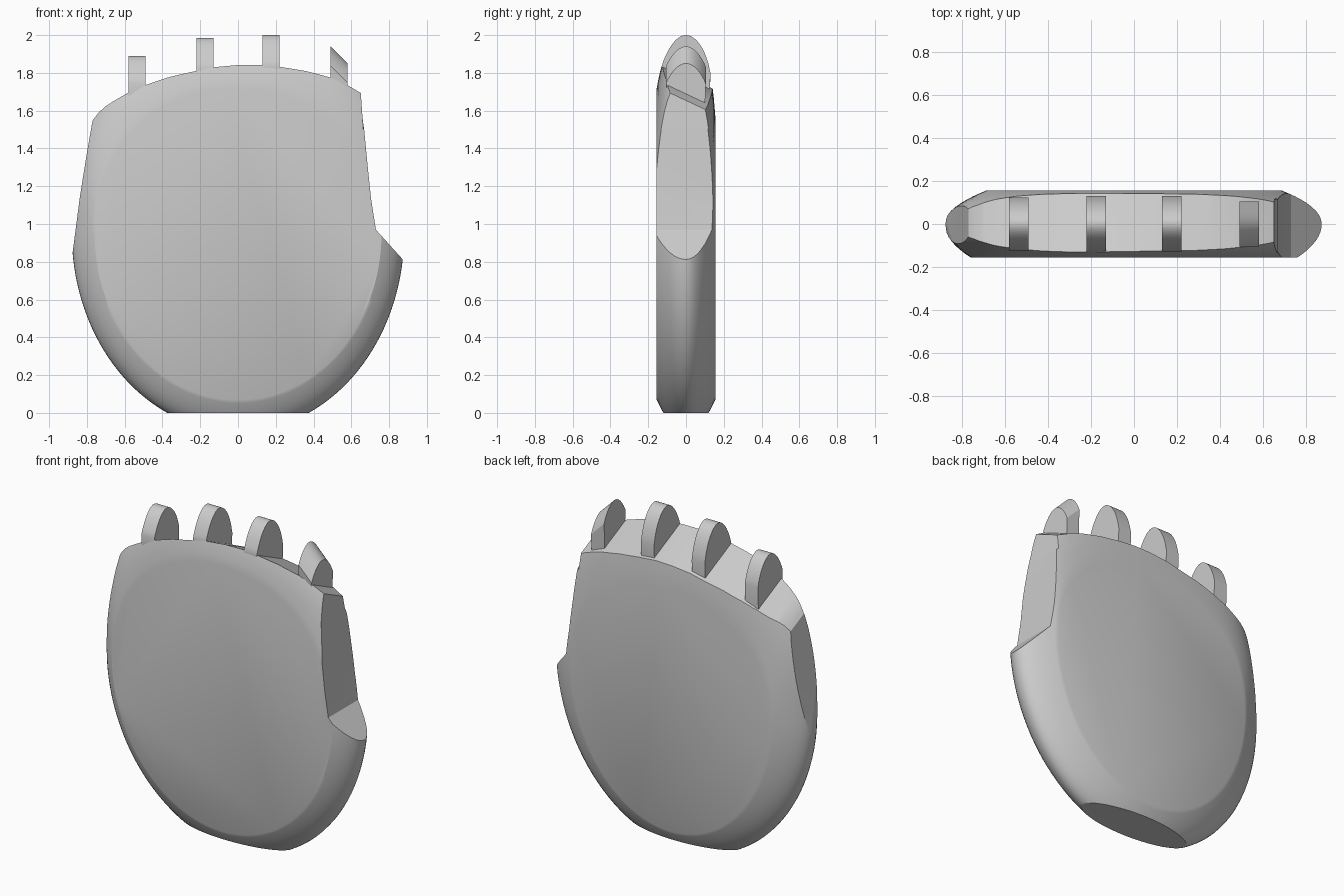
import bpy, bmesh, math

if "Cube" in bpy.data.objects:
    bpy.data.objects.remove(bpy.data.objects["Cube"])

T = 0.155          # half thickness
ZC = 0.95          # centre height of the rounded body


def top_drop(y):
    # how far the upper rim falls away from its crest towards each face
    t = abs(y)
    return 9 * t * t + (0.065 if y < 0 else 0.21) * (t / T) ** 8


def loft(name, rings):
    # closed solid through equal-length rings
    bm = bmesh.new()
    rows = [[bm.verts.new(p) for p in ring] for ring in rings]
    n = len(rows[0])
    for a, b in zip(rows, rows[1:]):
        for i in range(n):
            bm.faces.new((a[i], a[(i + 1) % n], b[(i + 1) % n], b[i]))
    bm.faces.new(rows[0])
    bm.faces.new(rows[-1])
    bmesh.ops.recalc_face_normals(bm, faces=bm.faces)
    me = bpy.data.meshes.new(name)
    bm.to_mesh(me)
    bm.free()
    ob = bpy.data.objects.new(name, me)
    bpy.context.collection.objects.link(ob)
    return ob


def smooth(ob):
    bpy.ops.object.select_all(action='DESELECT')
    ob.select_set(True)
    bpy.context.view_layer.objects.active = ob
    bpy.ops.object.shade_smooth_by_angle(angle=math.radians(32))


def body_ring(y, n=112):
    t = abs(y)
    a = 0.88 - (5 if y < 0 else 8.0) * t * t
    pts = []
    for i in range(n):
        ang = 2 * math.pi * i / n
        c, s = math.cos(ang), math.sin(ang)
        if s > 0:
            b, e = 1.05 - top_drop(y), 2.6 - 0.5 * (t / T) ** 4
        else:
            b, e = 1.05 - 7 * t * t, 2.0
        x = math.copysign(abs(c) ** (2 / e), c) * a
        z = math.copysign(abs(s) ** (2 / e), s) * b
        pts.append((x, y, ZC + z))
    return pts


# rounded flat-faced body
half = [0.0, 0.02, 0.04, 0.06, 0.08, 0.1, 0.115, 0.128, 0.138, 0.147, T]
body = loft("palm_body", [body_ring(y) for y in [-h for h in half[:0:-1]] + half])

# trimming outline: flat base, side cuts, arched top that slopes to the back
sides = [(-0.96, 0.2), (-0.96, 0), (0.96, 0), (0.96, 0.715), (0.73, 0.97),
         (0.705, 1.13), (0.687, 1.3), (0.668, 1.5)]
crest = [(0.65, 1.715), (0.58, 1.75), (0.49, 1.785), (0.36, 1.815), (0.22, 1.835),
         (0.11, 1.845), (0, 1.843), (-0.13, 1.83), (-0.22, 1.81), (-0.36, 1.78),
         (-0.49, 1.74), (-0.58, 1.705), (-0.7, 1.645), (-0.74, 1.615), (-0.77, 1.58)]


def trim_ring(y):
    return ([(x, y, z) for x, z in sides]
            + [(x, y, z - 0.47 * (y + 0.13)) for x, z in crest])


cutter = loft("trim_helper", [trim_ring(-0.3), trim_ring(0.3)])
mod = body.modifiers.new("trim", 'BOOLEAN')
mod.operation, mod.solver, mod.object = 'INTERSECT', 'EXACT', cutter
bpy.context.view_layer.objects.active = body
bpy.ops.object.modifier_apply(modifier=mod.name)
bpy.data.objects.remove(cutter)
smooth(body)


# arched knuckle ridges along the top
def ridge(name, x0, x1, z0, z1, base, w=0.13):
    ys = [w * (i / 12 - 1) for i in range(25)]

    def ring(x, h):
        pts = [(x, y, h - top_drop(y)) for y in ys]
        for y in (w * 0.95, -w * 0.95):
            pts.append((x, y, min(base - 0.47 * (y + 0.13) - 0.03,
                                  h - top_drop(y) - 0.03)))
        return pts

    smooth(loft(name, [ring(x0, z0), ring(x1, z1)]))


ridge("ridge_outer", -0.58, -0.49, 1.89, 1.89, 1.70, 0.122)
ridge("ridge_second", -0.22, -0.13, 1.985, 1.985, 1.81)
ridge("ridge_third", 0.13, 0.22, 2.0, 2.0, 1.835)
ridge("ridge_inner", 0.49, 0.58, 1.94, 1.85, 1.75, 0.105)
